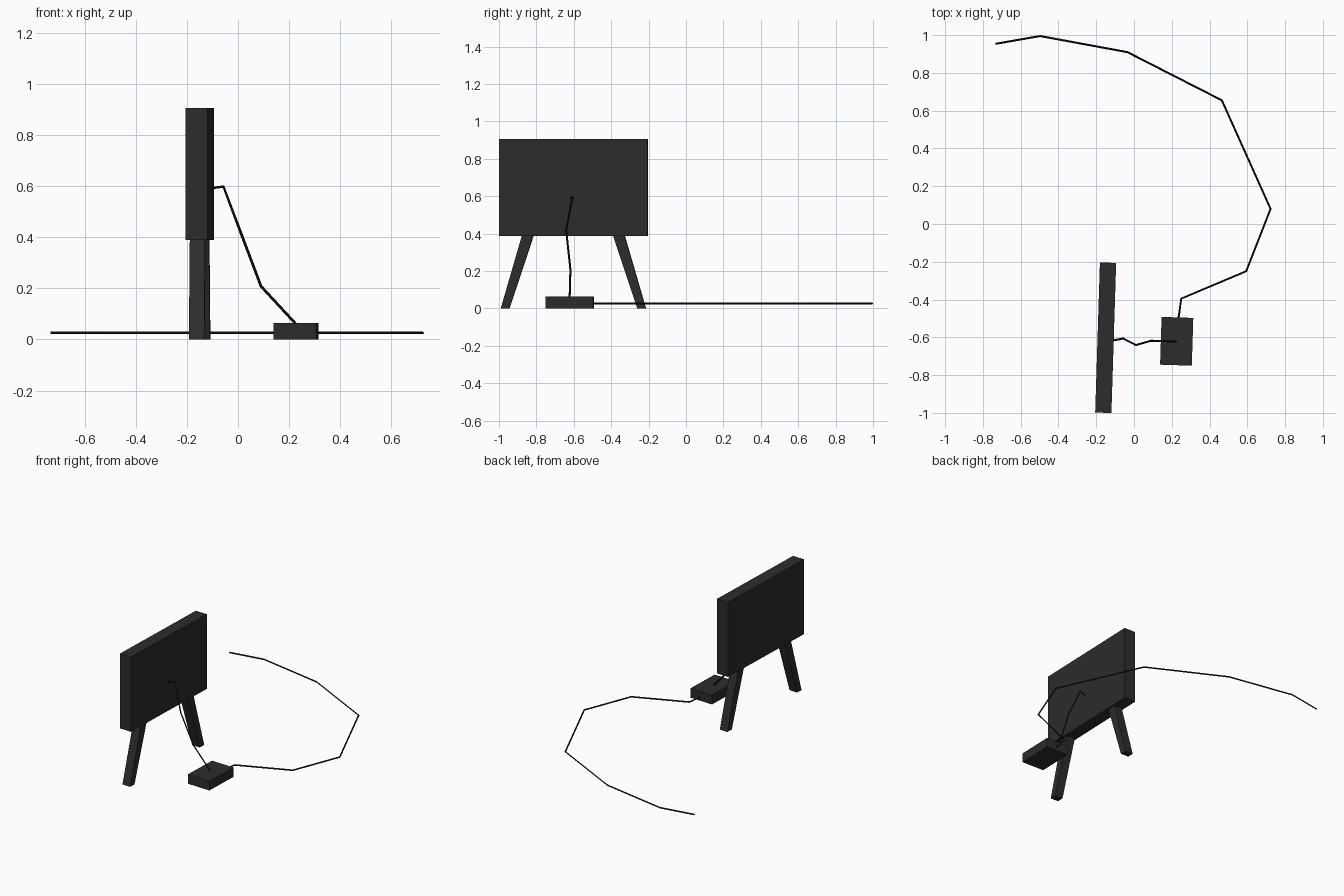
import bpy, bmesh, math
from mathutils import Matrix, Vector

if "Cube" in bpy.data.objects:
    bpy.data.objects.remove(bpy.data.objects["Cube"])

TURN = math.radians(-1.8)


def material(name, rgb):
    mat = bpy.data.materials.new(name)
    mat.diffuse_color = (*rgb, 1)
    mat.use_nodes = True
    mat.node_tree.nodes["Principled BSDF"].inputs["Base Color"].default_value = mat.diffuse_color
    return mat


CASE = material("dark_plastic", (0.028, 0.024, 0.024))
RUBBER = material("black_rubber", (0.010, 0.009, 0.009))


def tapered_box(name, bottom, top, size_bottom, size_top, origin):
    """Box between two rectangles, given in the frame turned about origin."""
    frame = Matrix.Translation(origin) @ Matrix.Rotation(TURN, 4, 'Z')
    bm = bmesh.new()
    bmesh.ops.create_cube(bm, size=1)
    for v in bm.verts:
        centre, size = (top, size_top) if v.co.z > 0 else (bottom, size_bottom)
        v.co = Vector((centre[0] + v.co.x * size[0],
                       centre[1] + v.co.y * size[1], centre[2]))
    mesh = bpy.data.meshes.new(name)
    bm.to_mesh(mesh)
    bm.free()
    mesh.materials.append(CASE)
    obj = bpy.data.objects.new(name, mesh)
    obj.matrix_world = frame
    bpy.context.collection.objects.link(obj)


def cable(name, points):
    curve = bpy.data.curves.new(name, 'CURVE')
    curve.dimensions = '3D'
    curve.bevel_depth = 0.0055
    curve.bevel_resolution = 0
    curve.use_fill_caps = True
    spline = curve.splines.new('POLY')
    spline.points.add(len(points) - 1)
    for p, co in zip(spline.points, points):
        p.co = (*co, 1)
    spline.use_smooth = False
    curve.materials.append(RUBBER)
    bpy.context.collection.objects.link(bpy.data.objects.new(name, curve))


# Screen panel
SCREEN = Vector((-0.15, -0.602, 0))
tapered_box("screen", (0, 0, 0.388), (0, 0, 0.905), (0.086, 0.795), (0.086, 0.795), SCREEN)

# Splayed legs
for label, side in (("near", -1), ("far", 1)):
    tapered_box(label + "_leg", (0, side * 0.365, 0), (0, side * 0.243, 0.392),
                (0.06, 0.046), (0.06, 0.062), SCREEN)

# Floor box
tapered_box("control_box", (0, 0, 0), (0, 0, 0.065), (0.168, 0.253), (0.168, 0.253),
            Vector((0.226, -0.621, 0)))

# Cable from screen to box
cable("screen_cable", [(-0.13, -0.620, 0.588), (-0.057, -0.606, 0.598), (0.01, -0.641, 0.42),
                       (0.09, -0.618, 0.208), (0.225, -0.622, 0.062)])

# Long cable lying across the floor
cable("floor_cable", [(x, y, 0.026) for x, y in (
    (0.234, -0.51), (0.25, -0.395), (0.594, -0.25), (0.723, 0.08),
    (0.465, 0.655), (-0.035, 0.91), (-0.497, 0.995), (-0.733, 0.954))])
